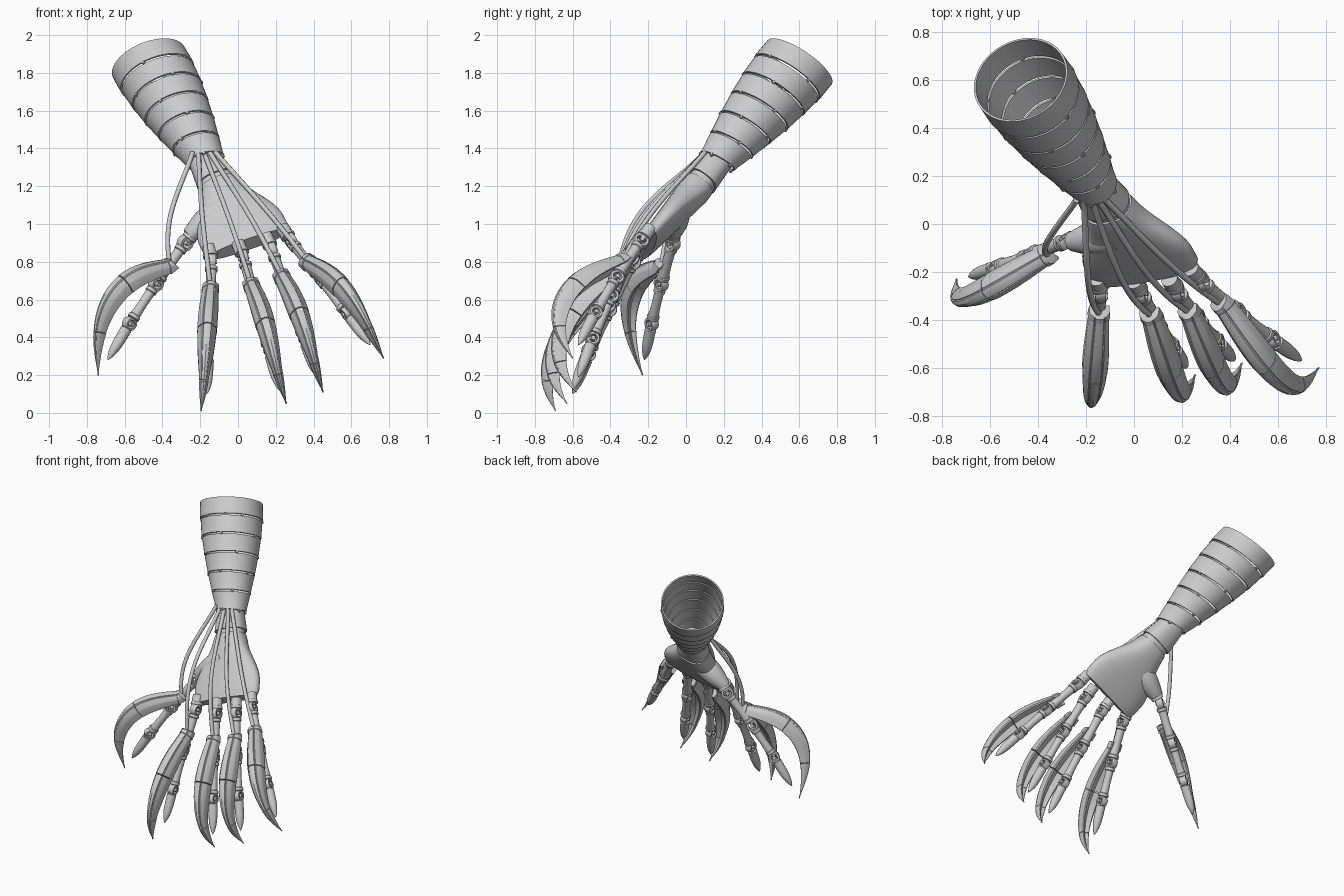
import bpy, bmesh
from math import sin, cos, pi, tau
from mathutils import Vector as V

if "Cube" in bpy.data.objects:
    bpy.data.objects.remove(bpy.data.objects["Cube"])


def make_mesh(name, rings, loop=False):
    """Skin a row of equal rings into one smooth-by-angle mesh."""
    bm = bmesh.new()
    rows = [[bm.verts.new(p) for p in r] for r in rings]
    n = len(rows[0])
    for a, b in zip(rows, rows[1:] + (rows[:1] if loop else [])):
        for i in range(n):
            j = (i + 1) % n
            bm.faces.new((a[i], a[j], b[j], b[i]))
    if not loop:
        bm.faces.new(rows[0][::-1])
        bm.faces.new(rows[-1])
    bmesh.ops.recalc_face_normals(bm, faces=bm.faces[:])
    me = bpy.data.meshes.new(name)
    bm.to_mesh(me)
    bm.free()
    me.shade_smooth()
    me.set_sharp_from_angle(angle=0.6)
    bpy.context.collection.objects.link(bpy.data.objects.new(name, me))


def basis(axis):
    a = V(axis).normalized()
    s = a.cross(V((0, 0.3, 1))).normalized()
    return a, s, a.cross(s)


def lathe(name, origin, axis, profile, n=16, loop=False, tilt=0):
    """Spin (radius, height) pairs about an axis."""
    a, s, t = basis(axis)
    angles = [i * tau / n for i in range(n)]
    make_mesh(name, [[V(origin) + a * (h + tilt * sin(q)) + (s * cos(q) + t * sin(q)) * r
                      for q in angles] for r, h in profile], loop)


def cable(name, pts, r=.013):
    cu = bpy.data.curves.new(name, 'CURVE')
    cu.dimensions = '3D'
    cu.bevel_depth, cu.bevel_resolution, cu.use_fill_caps = r, 2, True
    sp = cu.splines.new('POLY')
    sp.points.add(len(pts) - 1)
    for p, q in zip(sp.points, pts):
        p.co = (*q, 1)
    bpy.context.collection.objects.link(bpy.data.objects.new(name, cu))


# Forearm sleeve: hollow bands flaring upward, with small clips over the seams
low, high = V((-.17, .165, 1.33)), V((-.475, .605, 1.86))
arm, side, up = basis(high - low)
length = (high - low).length
BANDS = 6
TILT = .028
flare = lambda t: .097 + .108 * sin(t * pi / 2)
for k in range(BANDS):
    h0, h1 = k / BANDS * length + .006, (k + 1) / BANDS * length - .006
    r0, r1 = flare(k / BANDS) + .002, flare((k + 1) / BANDS)
    lathe(f"forearm_band_{k + 1}", low, arm,
          [(r0 + .002, h0), (r0 + .003, h0 + .012), (r0 + .003, h0 + .016),
           (r1, h1), (r1 - .009, h1), (r0 - .009, h0)], 48, True, TILT)
    for j in range(5):
        q = j * tau / 5 + k * .7
        out = side * cos(q) + up * sin(q)
        lathe(f"band_clip_{k + 1}_{j + 1}", low + out * (r0 - .008) + arm * (h0 - .006 + TILT * sin(q)), out,
              [(.011, 0), (.011, .01), (.008, .013)], 4)

# Wrist and palm: lofted rounded sections that widen and thin toward the knuckles
ACROSS = V((.97, .06, .2)).normalized()
PALM_DIR = V((.16, -.29, -.31)).normalized()


def section(c, d, hw, ht, n=28):
    w = (ACROSS - d * ACROSS.dot(d)).normalized()
    nrm = d.cross(w)
    f = lambda x: abs(x) ** .8 * (1 if x > 0 else -1)
    return [c + w * hw * f(cos(i * tau / n)) + nrm * ht * f(sin(i * tau / n)) for i in range(n)]


wrist_top, palm_top, palm_end = V((-.19, .19, 1.36)), V((-.105, .068, 1.205)), V((.056, -.21, .893))
wrist_dir = (palm_top - wrist_top).normalized()
make_mesh("wrist_sleeve", [section(wrist_top.lerp(palm_top, t), wrist_dir, .08 + .03 * t, .075 + .013 * t)
                           for t in (0, .3, .6, .86)])
make_mesh("wrist_core", [section(wrist_top.lerp(palm_top, t), wrist_dir, .095, .074) for t in (.7, 1.3)])
palm_rings = []
for i in range(13):
    t = i / 12
    s = min(1, t * 1.3)
    rim = .93 if i in (0, 12) else 1
    palm_rings.append(section(palm_top.lerp(palm_end, t), wrist_dir.lerp(PALM_DIR, s).normalized(),
                              (.11 + .13 * s * s * (3 - 2 * s)) * rim, (.09 - .042 * t) * rim))
make_mesh("palm", palm_rings)

# Thumb mount blending out of the side of the palm
mount, thumb_root = V((-.10, -.05, 1.07)), V((-.27, -.075, .93))
L = (thumb_root - mount).length
lathe("thumb_mount", mount, thumb_root - mount,
      [(.04 + .035 * sin(pi * (.25 + .75 * i / 8)), L * (i / 8 * 1.15 - .2)) for i in range(9)], 24)


# Finger skeleton parts
def hinge(name, c, side, r):
    lathe(name, c - side * .022, side, [(r * .6, 0), (r * .92, 0), (r, .006), (r, .038), (r * .92, .044), (r * .6, .044)], 20, True)
    lathe(name + "_pin", c - side * .029, side, [(.012, 0), (.012, .058)], 12)


def bone(name, a, b, r):
    L, g = (b - a).length, .034
    lathe(name, a, b - a, [(r * .6, g - .006), (r * 1.1, g), (r * 1.1, g + .018), (r * .9, g + .022),
                           (r * .85, L / 2), (r * .95, L - g - .022), (r * 1.15, L - g - .018),
                           (r * 1.15, L - g), (r * .6, L - g + .006)])


def fingertip(name, a, b, r):
    L = (b - a).length
    rounded = [(r * (1 - t ** 4) + .002, .03 + (L - .03) * t) for t in (.15, .4, .6, .75, .88, .96, 1)]
    lathe(name, a, b - a, [(r * .7, .028), (r * 1.1, .034), (r * 1.1, .045)] + rounded)


# Claw armour: ridged channel section swept along a hooked path
HALF = [(1, -.7), (1, .1), (.93, .3), (.55, .76), (.45, .76), (.4, .9)]
PROFILE = [(0, -.4), (.8, -.75)] + HALF + [(0, 1)] + [(-x, y) for x, y in HALF[::-1]] + [(-.8, -.75)]


def claw_ring(path, bow, t, grow=1.0):
    d = (path(t + .01) - path(t - .01)).normalized()
    s = d.cross(bow).normalized()
    u = s.cross(d)
    taper = max(.1, (1 - max(t, 0) ** 3.2)) * grow
    w = (.040 + .014 * sin(pi * min(1, max(0, t) * 1.5))) * taper
    h = (.038 + .027 * sin(pi * min(1, max(0, t)))) * taper
    return [path(t) + s * x * w + u * y * h for x, y in PROFILE]


def claw(name, path, bow):
    for k, (a, b) in enumerate(((0, .36), (.365, .72), (.725, 1))):
        make_mesh(f"{name}_claw_plate_{k + 1}",
                  [claw_ring(path, bow, a + (b - a) * i / 8, .97 if k == 1 else 1) for i in range(9)])
    make_mesh(f"{name}_claw_collar", [claw_ring(path, bow, t, g) for t, g in
              ((-.035, .85), (-.03, 1.06), (.025, 1.1), (.03, .95))])


# Each finger: knuckle, skeleton tip, claw tip, claw bow, tendon lift
FINGERS = {
    "thumb": ((-.28, -.07, .90), (-.69, -.22, .28), (-.74, -.23, .20), (-.12, -.12, .11), .06),
    "index": ((-.14, -.28, .80), (-.165, -.60, .10), (-.195, -.69, .01), (0, -.155, 0), .11),
    "middle": ((.03, -.29, .82), (.22, -.60, .12), (.255, -.63, .05), (.012, -.17, 0), .08),
    "ring": ((.18, -.28, .86), (.42, -.57, .19), (.45, -.58, .11), (.02, -.175, .005), .06),
    "little": ((.28, -.24, .91), (.70, -.57, .36), (.77, -.60, .29), (.04, -.175, .045), .03),
}
for i, (name, (knuckle, tip, claw_tip, hook, lift)) in enumerate(FINGERS.items()):
    K, T, C, bow = V(knuckle), V(tip), V(claw_tip), V(hook)
    thumb = name == "thumb"
    along = (T - K).normalized()
    side = along.cross(bow).normalized()
    J = [K, K.lerp(T, .36) + bow * .06, K.lerp(T, .7) + bow * .06, T]
    # knuckle socket against the palm
    back = mount.lerp(thumb_root, .7) if thumb else K - (along + PALM_DIR) * .05
    L = (K - back).length
    lathe(f"{name}_socket", back, K - back,
          [(.036, 0), (.036, L * .5), (.04, L * .52), (.04, L * .7), (.025, L * .72), (.024, L * .85)])
    for k in range(3):
        hinge(f"{name}_hinge_{k + 1}", J[k], side, .043 - .003 * k)
    bone(f"{name}_bone_1", J[0], J[1], .031)
    bone(f"{name}_bone_2", J[1], J[2], .029)
    fingertip(f"{name}_tip", J[2], J[3], .028)
    # hooked claw: straight line from start to tip pushed out by a sine bow
    S = K.lerp(T, .2) + V((0, -.03, .005))
    path = lambda t: S.lerp(C, t) + bow * sin(pi * max(t, 0) ** 1.1) + V((0, 0, .02)) * sin(tau * t)
    claw(name, path, bow)
    # tendon arching from the sleeve to the claw
    W = V((-.24 + .03 * i, .10, 1.38))
    arch = V((-.8, -.6, .1) if thumb else (-.15, -.72, .68)) * lift
    cable(f"{name}_tendon", [W.lerp(S, t / 16) + arch * sin(pi * (t / 16) ** 1.3) for t in range(17)])
